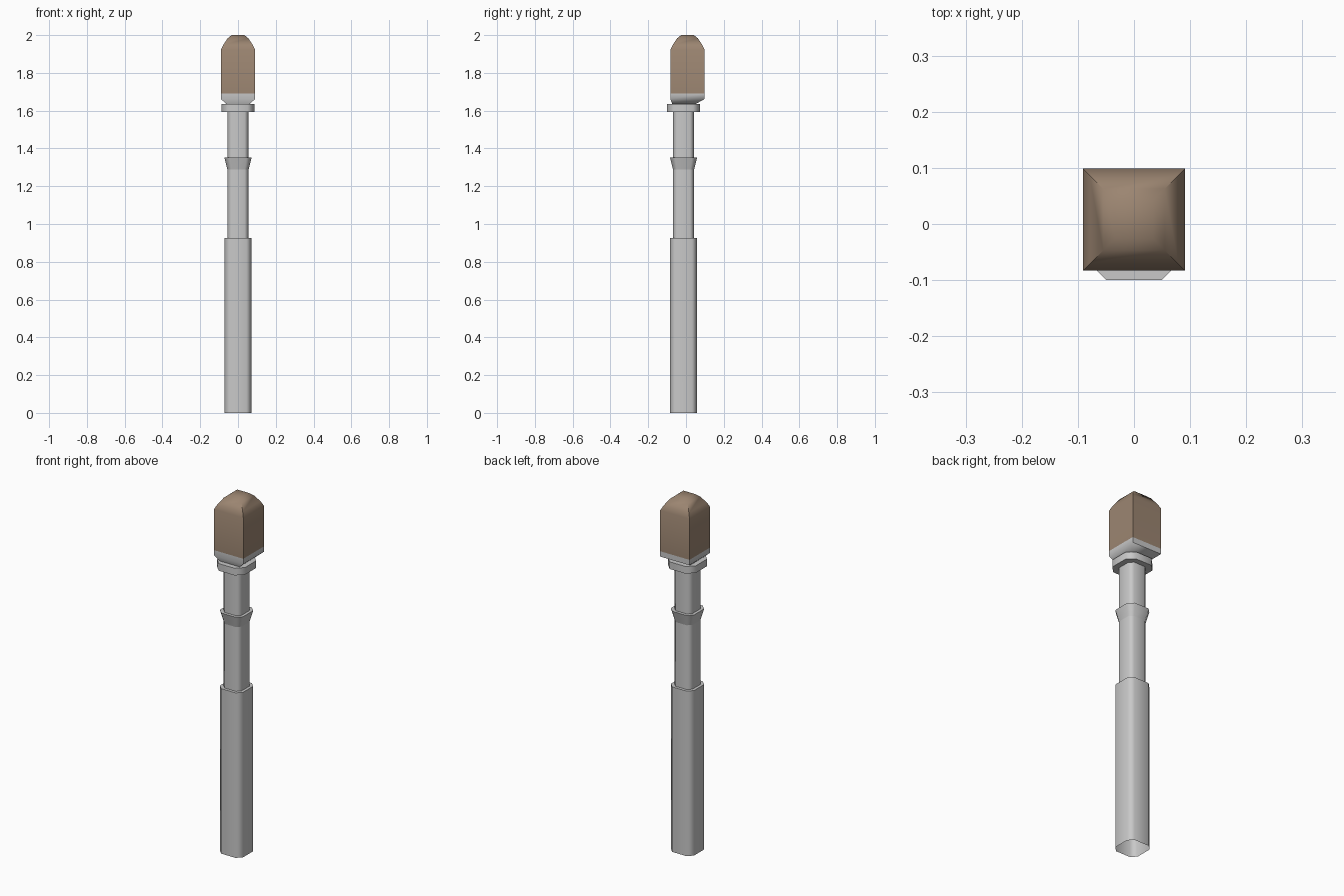
import bpy, bmesh, math

cube = bpy.data.objects.get("Cube")
if cube:
    bpy.data.objects.remove(cube, do_unlink=True)


def material(name, rgb):
    m = bpy.data.materials.new(name)
    m.use_nodes = True
    m.diffuse_color = (*rgb, 1)
    m.node_tree.nodes["Principled BSDF"].inputs["Base Color"].default_value = (*rgb, 1)
    return m


grey = material("light grey", (0.58, 0.58, 0.58))
brown = material("warm brown", (0.33, 0.235, 0.165))
POST_Y = -0.013   # centre of the post
HEAD_Y = 0.008    # the head sits slightly further back


def section(half, cut):
    """Square outline of the given half width, corners cut off if cut > 0."""
    pts = []
    for i in range(4):
        a = math.pi / 2 * i
        corner = [(half, half - cut), (half - cut, half)] if cut else [(half, half)]
        pts += [(x * math.cos(a) - y * math.sin(a), x * math.sin(a) + y * math.cos(a))
                for x, y in corner]
    return pts


def loft(name, levels, mat, cut=0.0, cap_bottom=True, cap_top=True, weighted=False):
    """Skin square sections; each level is (half width, z, centre y)."""
    bm = bmesh.new()
    rings = [[bm.verts.new((x, y + cy, z)) for x, y in section(half, half * cut)]
             for half, z, cy in levels]
    n = len(rings[0])
    for low, high in zip(rings, rings[1:]):
        for i in range(n):
            j = (i + 1) % n
            bm.faces.new((low[i], low[j], high[j], high[i]))
    if cap_bottom:
        bm.faces.new(rings[0][::-1])
    if cap_top:
        bm.faces.new(rings[-1])
    mesh = bpy.data.meshes.new(name)
    bm.to_mesh(mesh)
    bm.free()
    mesh.materials.append(mat)
    obj = bpy.data.objects.new(name, mesh)
    bpy.context.collection.objects.link(obj)
    bpy.ops.object.select_all(action="DESELECT")
    obj.select_set(True)
    bpy.context.view_layer.objects.active = obj
    bpy.ops.object.shade_smooth_by_angle(angle=math.radians(60))
    if weighted:
        mod = obj.modifiers.new("flat_sides", "WEIGHTED_NORMAL")
        mod.keep_sharp = True
    return obj


def post(name, profile, cut, **kw):
    return loft(name, [(h, z, POST_Y) for h, z in profile], grey, cut, weighted=True, **kw)


# Post: thick lower sleeve, thin shaft, flared ring and collar
post("lower_post", [(0.072, 0), (0.072, 0.927)], 0.38, cap_bottom=False)
post("upper_shaft", [(0.056, 0.92), (0.056, 1.6)], 0.38)
post("flared_ring", [(0.056, 1.288), (0.072, 1.352)], 0.38)
post("collar", [(0.087, 1.594), (0.087, 1.634)], 0.43)

# Head: sloping base tray and domed cover
loft("head_base", [(0.058, 1.632, POST_Y), (0.091, 1.662, HEAD_Y),
                   (0.091, 1.692, HEAD_Y)], grey)
dome = [(0.091, 1.692), (0.091, 1.922), (0.079, 1.947), (0.055, 1.983), (0.034, 2.0)]
loft("head_cover", [(h, z, HEAD_Y) for h, z in dome], brown)
